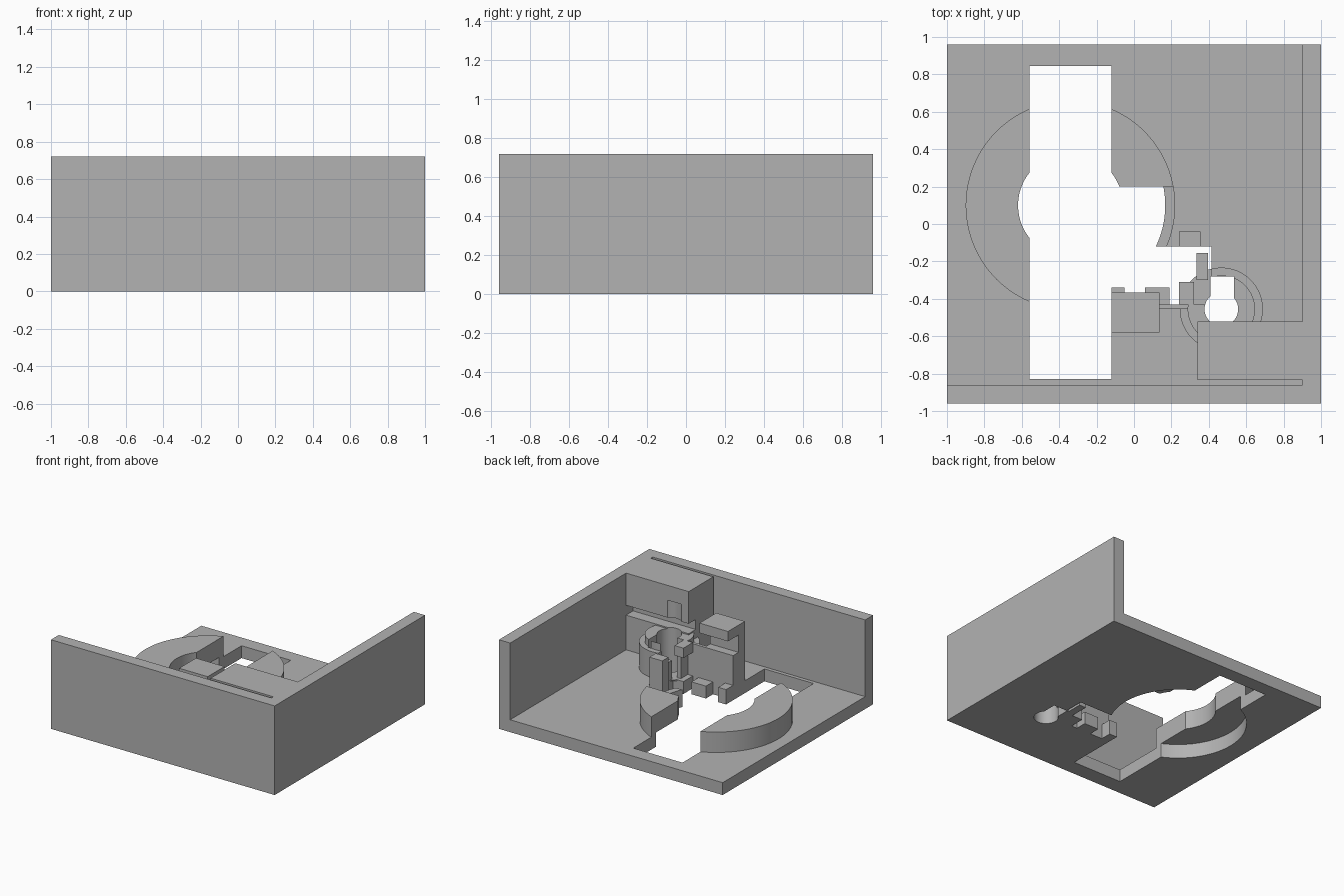
import bpy, bmesh, math

if "Cube" in bpy.data.objects:
    bpy.data.objects.remove(bpy.data.objects["Cube"])

grey = bpy.data.materials.new("plain grey")
grey.diffuse_color = (0.45, 0.45, 0.45, 1)
grey.use_nodes = True
grey.node_tree.nodes["Principled BSDF"].inputs["Base Color"].default_value = grey.diffuse_color


def prism(name, pts, z0, z1):
    """Extrude an outline from z0 to z1."""
    bm = bmesh.new()
    bot = [bm.verts.new((x, y, z0)) for x, y in pts]
    top = [bm.verts.new((x, y, z1)) for x, y in pts]
    bm.faces.new(bot[::-1])
    bm.faces.new(top)
    n = len(pts)
    for i in range(n):
        j = (i + 1) % n
        bm.faces.new((bot[i], bot[j], top[j], top[i]))
    bmesh.ops.recalc_face_normals(bm, faces=bm.faces)
    me = bpy.data.meshes.new(name)
    bm.to_mesh(me)
    bm.free()
    me.materials.append(grey)
    ob = bpy.data.objects.new(name, me)
    bpy.context.collection.objects.link(ob)
    return ob


def box(name, x0, x1, y0, y1, z0, z1):
    return prism(name, [(x0, y0), (x1, y0), (x1, y1), (x0, y1)], z0, z1)


def arc(c, r, a0, a1, n):
    return [(c[0] + r * math.cos(a0 + (a1 - a0) * i / n),
             c[1] + r * math.sin(a0 + (a1 - a0) * i / n)) for i in range(n + 1)]


def disc(name, c, r, z0, z1, n=96):
    return prism(name, arc(c, r, 0, 2 * math.pi, n)[:-1], z0, z1)


def cut(ob, cutters):
    """Subtract every cutter from ob and bake the result."""
    for c in cutters:
        m = ob.modifiers.new("cut", "BOOLEAN")
        m.operation, m.solver, m.object = "DIFFERENCE", "EXACT", c
    bpy.context.view_layer.update()
    dg = bpy.context.evaluated_depsgraph_get()
    me = bpy.data.meshes.new_from_object(ob.evaluated_get(dg))
    ob.modifiers.clear()
    ob.data = me


BIG, SMALL = (-0.34, 0.10), (0.467, -0.455)
R_CAV = 0.507

# Cutters shared by the parts
slot = box("slot_cutter", -0.56, -0.12, -0.83, 0.845, -0.1, 1)
bore = disc("bore_cutter", BIG, 0.28, -0.1, 1)
cavity = disc("cavity_cutter", BIG, R_CAV, -0.1, 0.115)
a0, a1 = math.asin(-0.22 / R_CAV), math.asin(0.10 / R_CAV)
window = prism("window_cutter", [(-0.3, -0.12)] + arc(BIG, R_CAV, a0, a1, 16) + [(-0.3, 0.2)], -0.1, 1)
sector = box("sector_cutter", -0.2, 0.4, -0.6, 0.2, 0.14, 1)
holes = [box("hole_cutter", *b, -0.1, 1) for b in (
    (-0.14, 0.335, -0.31, -0.12), (0.33, 0.415, -0.155, -0.12),
    (0.395, 0.415, -0.28, -0.125), (-0.14, 0.24, -0.43, -0.30))]
small_bore = disc("small_bore_cutter", SMALL, 0.09, -0.1, 0.6, 48)
small_slot = box("small_slot_cutter", 0.41, 0.535, -0.455, -0.28, -0.1, 0.45)
quadrant = box("quadrant_cutter", 0.1, 0.415, -0.43, -0.1, 0.1, 1)
recess = box("recess_cutter", 0.3, 0.9, -0.61, -0.5, 0.38, 0.46)

# Floor plate with its openings
plate = box("floor_plate", -1, 1, -0.96, 0.96, 0, 0.1)
cut(plate, [slot, bore, cavity, window, small_bore, small_slot] + holes)

# Two upright walls
box("front_wall", -1, 1, -0.96, -0.86, 0, 0.72)
box("right_wall", 0.9, 1, -0.86, 0.96, 0, 0.72)

# Large hollow ring
ring = disc("large_ring", BIG, 0.56, 0.09, 0.265)
cut(ring, [slot, bore, cavity, window, sector] + holes)

# Small stepped ring
for nm, r, z in (("small_ring", 0.222, 0.31), ("small_ring_step", 0.18, 0.37)):
    cut(disc(nm, SMALL, r, 0.09, z), [small_bore, small_slot, quadrant])

# Corner block with recess and blind bore
corner = box("corner_block", 0.34, 0.9, -0.835, -0.52, 0.09, 0.72)
cut(corner, [recess, small_bore])

# Side block with raised cap and thin web
box("side_block", -0.12, 0.135, -0.58, -0.43, 0, 0.36)
box("cap_post", -0.12, 0.135, -0.58, -0.50, 0.36, 0.5)
box("cap", -0.12, 0.135, -0.58, -0.365, 0.5, 0.58)
box("web", 0.135, 0.29, -0.455, -0.43, 0, 0.36)

# Tabs and posts around the central opening
for nm, *b in (("tab_left", -0.12, -0.05, -0.43, -0.34, 0, 0.12),
               ("tab_right", 0.06, 0.19, -0.43, -0.34, 0, 0.1),
               ("tower", 0.24, 0.355, -0.12, -0.04, 0, 0.37),
               ("inner_post", 0.335, 0.395, -0.30, -0.155, 0, 0.25),
               ("head", 0.24, 0.32, -0.43, -0.31, 0.29, 0.37),
               ("stem", 0.285, 0.32, -0.43, -0.34, 0, 0.29)):
    box(nm, *b)

for ob in list(bpy.data.objects):
    if "cutter" in ob.name:
        bpy.data.objects.remove(ob, do_unlink=True)

# Smooth the round walls, keep edges sharp
bpy.ops.object.select_all(action="DESELECT")
for ob in bpy.data.objects:
    ob.select_set(True)
bpy.context.view_layer.objects.active = ring
bpy.ops.object.shade_smooth_by_angle(angle=math.radians(30))
